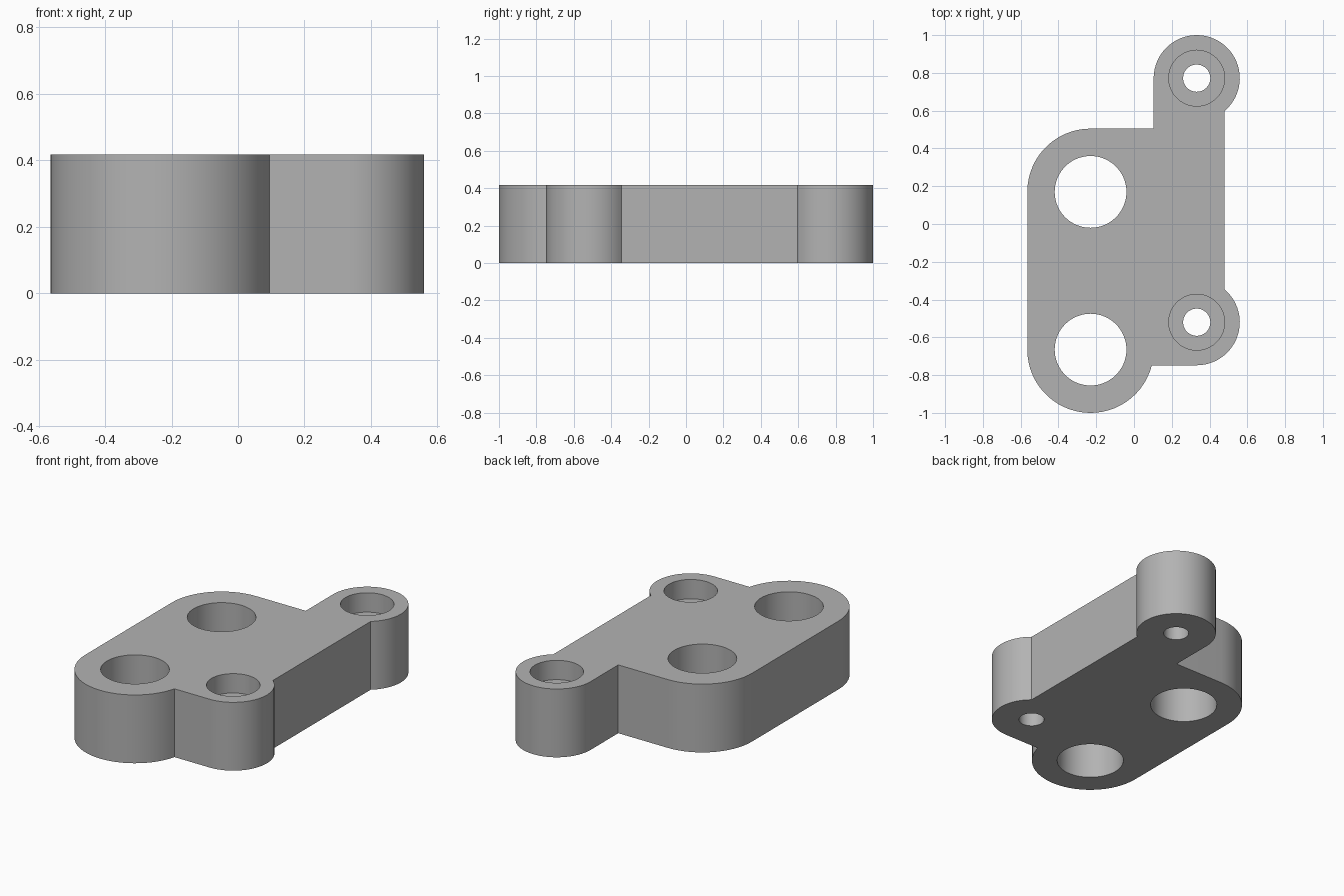
import bpy, bmesh, math

if "Cube" in bpy.data.objects:
    bpy.data.objects.remove(bpy.data.objects["Cube"])

HEIGHT = 0.417
BIG_R, BIG_X, BIG_Y = 0.335, -0.23, (-0.665, 0.17)      # large rounded lobes
EAR_R, EAR_X, EAR_Y = 0.228, 0.332, (-0.52, 0.772)      # small screw ears
RIGHT_X = 0.478                                         # straight right edge


def arc(x, y, r, start, end):
    n = max(2, round(abs(end - start) / 6))
    return [(x + r * math.cos(math.radians(start + (end - start) * i / n)),
             y + r * math.sin(math.radians(start + (end - start) * i / n)))
            for i in range(n + 1)]


def prism(name, points, z0, z1):
    bm = bmesh.new()
    base = bm.faces.new([bm.verts.new((x, y, z0)) for x, y in points])
    top = bmesh.ops.extrude_face_region(bm, geom=[base])["geom"]
    bmesh.ops.translate(bm, vec=(0, 0, z1 - z0),
                        verts=[v for v in top if isinstance(v, bmesh.types.BMVert)])
    bmesh.ops.recalc_face_normals(bm, faces=bm.faces)
    mesh = bpy.data.meshes.new(name)
    bm.to_mesh(mesh)
    bm.free()
    obj = bpy.data.objects.new(name, mesh)
    bpy.context.collection.objects.link(obj)
    return obj


# Bracket outline, counter-clockwise from the lower left lobe
meet = math.degrees(math.acos((RIGHT_X - EAR_X) / EAR_R))
step = math.degrees(math.asin((EAR_Y[0] - EAR_R - BIG_Y[0]) / BIG_R))
outline = arc(BIG_X, BIG_Y[0], BIG_R, 180, 360 + step)
outline += arc(EAR_X, EAR_Y[0], EAR_R, 270, 360 + meet)
outline += arc(EAR_X, EAR_Y[1], EAR_R, -meet, 180)
outline += [(EAR_X - EAR_R, BIG_Y[1] + BIG_R)]
outline += arc(BIG_X, BIG_Y[1], BIG_R, 90, 180)
bracket = prism("bracket_plate", outline, 0, HEIGHT)

grey = bpy.data.materials.new("plain grey")
grey.diffuse_color = (0.45, 0.45, 0.45, 1)
grey.use_nodes = True
grey.node_tree.nodes["Principled BSDF"].inputs["Base Color"].default_value = grey.diffuse_color
bracket.data.materials.append(grey)

# Through bores, screw holes and counterbores
cuts = [(BIG_X, y, 0.19, -0.1) for y in BIG_Y]
cuts += [(EAR_X, y, 0.072, -0.1) for y in EAR_Y]
cuts += [(EAR_X, y, 0.148, HEIGHT - 0.118) for y in EAR_Y]
bpy.context.view_layer.objects.active = bracket
for x, y, r, z0 in cuts:
    cutter = prism("hole_cutter", arc(x, y, r, 0, 360)[:-1], z0, HEIGHT + 0.1)
    cutter.hide_render = True
    mod = bracket.modifiers.new("hole", "BOOLEAN")
    mod.operation, mod.solver, mod.object = "DIFFERENCE", "EXACT", cutter
    bpy.ops.object.modifier_apply(modifier=mod.name)
    bpy.data.objects.remove(cutter)

# Smooth round walls, crisp rims
bracket.select_set(True)
bpy.ops.object.shade_smooth_by_angle(angle=math.radians(30))
